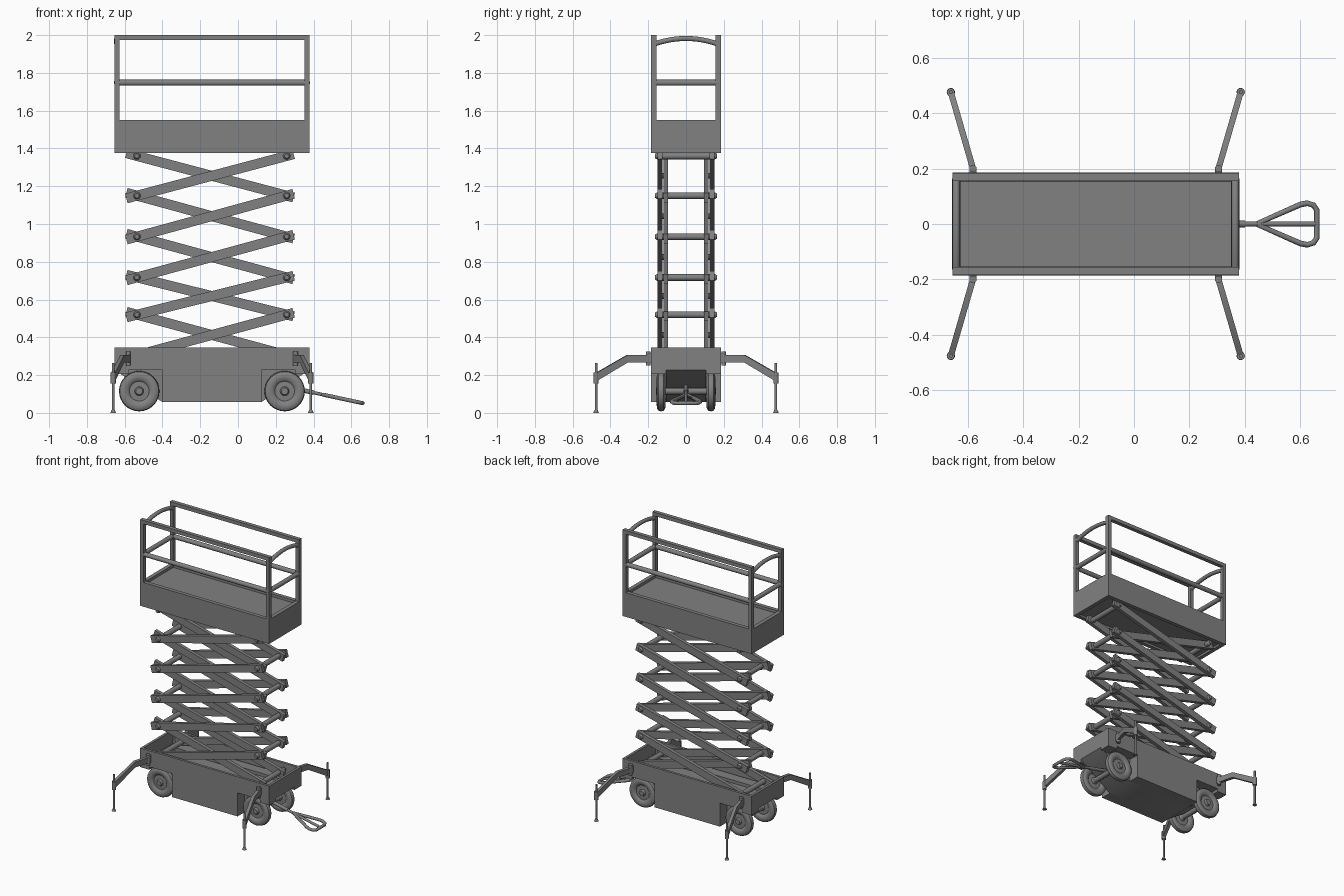
import bpy, bmesh, math
from mathutils import Vector

cube = bpy.data.objects.get("Cube")
if cube:
    bpy.data.objects.remove(cube, do_unlink=True)

grey = bpy.data.materials.new("machine grey")
grey.use_nodes = True
COLOUR = (0.22, 0.22, 0.22, 1)
grey.diffuse_color = COLOUR
grey.node_tree.nodes["Principled BSDF"].inputs["Base Color"].default_value = COLOUR

CX = -0.138        # centre of the chassis along x
HL, HW = 0.517, 0.184   # half length and half width of chassis and platform


def finish(name, bm):
    bmesh.ops.recalc_face_normals(bm, faces=bm.faces)
    mesh = bpy.data.meshes.new(name)
    bm.to_mesh(mesh)
    bm.free()
    mesh.materials.append(grey)
    ob = bpy.data.objects.new(name, mesh)
    bpy.context.collection.objects.link(ob)
    bpy.ops.object.select_all(action='DESELECT')
    ob.select_set(True)
    bpy.context.view_layer.objects.active = ob
    bpy.ops.object.shade_smooth_by_angle(angle=math.radians(35))
    return ob


def prism(name, profile, y0, y1):
    """Extrude an (x, z) outline from y0 to y1."""
    bm = bmesh.new()
    face = bm.faces.new([bm.verts.new((x, y0, z)) for x, z in profile])
    out = bmesh.ops.extrude_face_region(bm, geom=[face])
    moved = [v for v in out["geom"] if isinstance(v, bmesh.types.BMVert)]
    bmesh.ops.translate(bm, verts=moved, vec=(0, y1 - y0, 0))
    return finish(name, bm)


def box(name, x0, x1, y0, y1, z0, z1):
    return prism(name, [(x0, z0), (x1, z0), (x1, z1), (x0, z1)], min(y0, y1), max(y0, y1))


def rod(name, a, b, r, r2=None, sides=16):
    a, b = Vector(a), Vector(b)
    bm = bmesh.new()
    bmesh.ops.create_cone(bm, cap_ends=True, segments=sides, radius1=r,
                          radius2=r if r2 is None else r2, depth=(b - a).length)
    bm.transform((b - a).to_track_quat('Z', 'Y').to_matrix().to_4x4())
    bmesh.ops.translate(bm, verts=bm.verts, vec=(a + b) / 2)
    return finish(name, bm)


def tube(name, points, r, closed=False):
    """Round tube along a path."""
    curve = bpy.data.curves.new(name, 'CURVE')
    curve.dimensions = '3D'
    curve.bevel_depth = r
    curve.bevel_resolution = 3
    curve.use_fill_caps = True
    spline = curve.splines.new('POLY')
    spline.points.add(len(points) - 1)
    for p, co in zip(spline.points, points):
        p.co = (*co, 1)
    spline.use_cyclic_u = closed
    spline.use_smooth = True
    curve.materials.append(grey)
    ob = bpy.data.objects.new(name, curve)
    bpy.context.collection.objects.link(ob)
    return ob


def lathe(name, profile, centre):
    """Spin an (offset along y, radius) outline around the y axis."""
    bm = bmesh.new()
    verts = [bm.verts.new((r, y, 0)) for y, r in profile]
    edges = [bm.edges.new(pair) for pair in zip(verts, verts[1:])]
    bmesh.ops.spin(bm, geom=verts + edges, axis=(0, 1, 0), cent=(0, 0, 0),
                   steps=32, angle=math.tau)
    bmesh.ops.remove_doubles(bm, verts=bm.verts, dist=0.0002)
    bmesh.ops.translate(bm, verts=bm.verts, vec=centre)
    return finish(name, bm)


def mirrored(half):
    """Complete an outline symmetric about the chassis centre."""
    return [(CX + x, z) for x, z in half] + [(CX - x, z) for x, z in reversed(half)]


# Chassis: sloped core, side blocks with wheel arches, open tray on top
prism("chassis_core", mirrored([(HL, 0.25), (HL, 0.228), (0.263, 0.058)]), -0.105, 0.105)
arch = [(HL, 0.25), (HL, 0.207), (0.443, 0.207), (0.443, 0.228), (0.263, 0.228), (0.263, 0.058)]
for s, side in ((-1, "front"), (1, "back")):
    y0, y1 = sorted((s * 0.105, s * HW))
    prism(f"{side}_chassis_side", mirrored(arch), y0, y1)
    box(f"{side}_tray_wall", CX - HL, CX + HL, s * (HW - 0.018), s * HW, 0.25, 0.345)
    box(f"{side}_slide_track", CX - HL + 0.05, CX + HL - 0.05, s * 0.08, s * 0.155, 0.25, 0.272)
for s, end in ((-1, "right"), (1, "left")):
    x0, x1 = sorted((CX + s * (HL - 0.018), CX + s * HL))
    box(f"{end}_tray_wall", x0, x1, -HW + 0.018, HW - 0.018, 0.25, 0.345)

# Wheels and axles
tyre = [(0.0, 0.0), (0.026, 0.0), (0.026, 0.018), (0.012, 0.024), (0.01, 0.052), (0.018, 0.06),
        (0.023, 0.075), (0.022, 0.092), (0.014, 0.103), (0, 0.107)]
tyre += [(-y, r) for y, r in reversed(tyre[:-1])]
for sx in (-1, 1):
    x = CX + sx * 0.385
    rod("axle", (x, -0.13, 0.115), (x, 0.13, 0.115), 0.018)
    for sy in (-1, 1):
        lathe("wheel", tyre, (x, sy * 0.132, 0.115))

# Scissor stack: crossed arms, cross bars and pins
levels = [0.305, 0.52, 0.717, 0.933, 1.15, 1.36]
LX, RX = -0.535, 0.258


def arm(name, za, zb, y0, y1):
    a, b = Vector((LX, za)), Vector((RX, zb))
    d = (b - a).normalized()
    n = Vector((-d.y, d.x)) * 0.026
    a, b = a - d * 0.058, b + d * 0.038
    prism(name, [a - n, b - n, b + n, a + n], min(y0, y1), max(y0, y1))


for low, high in zip(levels, levels[1:]):
    mid = ((LX + RX) / 2, (low + high) / 2)
    for s in (-1, 1):
        arm("outer_scissor_arm", low, high, s * 0.125, s * 0.15)
        arm("inner_scissor_arm", high, low, s * 0.095, s * 0.12)
        rod("centre_pin", (mid[0], s * 0.097, mid[1]), (mid[0], s * 0.148, mid[1]), 0.015)
for z in levels:
    for x in (LX, RX):
        rod("cross_bar", (x, -0.15, z), (x, 0.15, z), 0.018)
        for s in (-1, 1):
            rod("pin_head", (x, s * 0.15, z), (x, s * 0.163, z), 0.019, 0.012)

# Platform: floor and skirt
box("platform_floor", CX - HL + 0.01, CX + HL - 0.01, -HW + 0.01, HW - 0.01, 1.39, 1.53)
for s in (-1, 1):
    box("platform_side_skirt", CX - HL, CX + HL, s * (HW - 0.028), s * HW, 1.375, 1.55)
    x0, x1 = sorted((CX + s * (HL - 0.028), CX + s * HL))
    box("platform_end_skirt", x0, x1, -HW + 0.028, HW - 0.028, 1.375, 1.55)

# Guard rails: corner posts, long rails, end rails with arched tops
for sx in (-1, 1):
    xo = CX + sx * HL
    x0, x1 = sorted((xo, xo - sx * 0.027))
    xm = (x0 + x1) / 2
    for sy in (-1, 1):
        box("corner_post", x0, x1, sy * (HW - 0.028), sy * HW, 1.55, 2.0)
    rod("end_mid_rail", (xm, -HW + 0.02, 1.748), (xm, HW - 0.02, 1.748), 0.016)
    tube("end_top_rail", [(xm, t * 0.0165, 1.982 - 0.028 * (t / 10) ** 2)
                          for t in range(-10, 11)], 0.014)
for sy in (-1, 1):
    y = sy * (HW - 0.015)
    box("long_top_rail", CX - HL, CX + HL, sy * (HW - 0.028), sy * HW, 1.974, 2.0)
    rod("long_mid_rail", (CX - HL, y, 1.748), (CX + HL, y, 1.748), 0.016)

# Stabiliser legs at the four corners
for sx in (-1, 1):
    for sy in (-1, 1):
        def at(t, z):
            return Vector((CX + sx * (0.443 + 0.08 * t), sy * (0.2 + 0.276 * t), z))
        hinge = at(0, 0)
        rod("leg_hinge", at(0, 0.25), at(0, 0.325), 0.013)
        box("leg_bracket", hinge.x - 0.012, hinge.x + 0.012, sy * 0.18, sy * 0.2, 0.265, 0.315)
        bm = bmesh.new()
        across = Vector((0.276 * sy, -0.08 * sx, 0)).normalized() * 0.011
        rings = []
        for t, z, h in ((0, 0.287, 0.02), (0.4, 0.287, 0.02), (1.0, 0.19, 0.022)):
            up = Vector((0, 0, h))
            c = at(t, z)
            rings.append([bm.verts.new(c + k * across + m * up)
                          for k, m in ((-1, -1), (1, -1), (1, 1), (-1, 1))])
        for p, q in zip(rings, rings[1:]):
            for i in range(4):
                j = (i + 1) % 4
                bm.faces.new((p[i], p[j], q[j], q[i]))
        bm.faces.new(rings[0])
        bm.faces.new(rings[-1])
        finish("leg_arm", bm)
        rod("leg_sleeve", at(1, 0.155), at(1, 0.215), 0.014)
        rod("leg_screw", at(1, 0.01), at(1, 0.265), 0.007)
        rod("leg_foot", at(1, 0), at(1, 0.014), 0.015, 0.009)


# Tow bar with a rounded triangular handle
def tow(x, y):
    return (x, y, 0.118 - (x - 0.35) * 0.215)


rod("tow_bar", tow(0.24, 0), tow(0.655, 0), 0.009)
rod("tow_sleeve", tow(0.25, 0), tow(0.4, 0), 0.012)
half = [(0.45, 0.004), (0.6, 0.07), (0.625, 0.075), (0.648, 0.068), (0.66, 0.05)]
loop = half + [(x, -y) for x, y in reversed(half)]
tube("tow_handle", [tow(x, y) for x, y in loop], 0.0105, closed=True)
